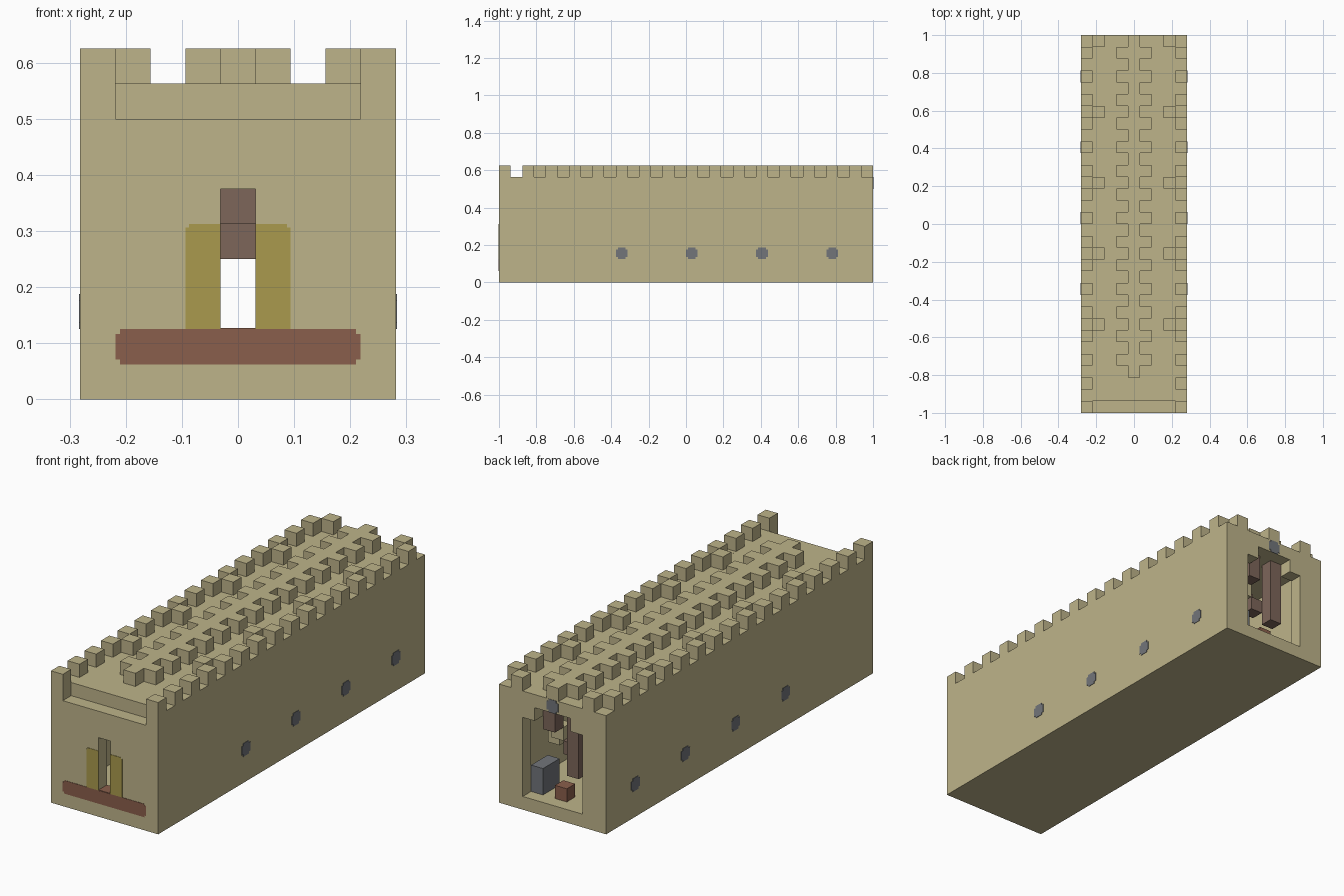
import bpy, bmesh
from mathutils import Vector

U = 1 / 16                      # block size
W, L = 9, 32                    # blocks across and along

cube = bpy.data.objects.get("Cube")
if cube:
    bpy.data.objects.remove(cube, do_unlink=True)


def material(name, rgb):
    m = bpy.data.materials.new(name)
    m.use_nodes = True
    m.diffuse_color = (*rgb, 1)
    m.node_tree.nodes["Principled BSDF"].inputs["Base Color"].default_value = (*rgb, 1)
    return m


SAND = material("sandstone", (0.515, 0.456, 0.254))
BROWN = material("dark_wood", (0.205, 0.133, 0.102))
YELLOW = material("ochre", (0.402, 0.323, 0.074))
RED = material("red_brown", (0.254, 0.114, 0.072))
GREY = material("grey_stone", (0.168, 0.178, 0.195))


def place(col, row, level):
    """Block grid to world."""
    return Vector(((col - W / 2) * U, (row - L / 2) * U, level * U))


def finish(name, bm, mat):
    bmesh.ops.recalc_face_normals(bm, faces=bm.faces)
    mesh = bpy.data.meshes.new(name)
    bm.to_mesh(mesh)
    bm.free()
    mesh.materials.append(mat)
    ob = bpy.data.objects.new(name, mesh)
    bpy.context.collection.objects.link(ob)
    return ob


def prism(name, points, offset, mat):
    """Extrude a flat outline given in grid blocks."""
    bm = bmesh.new()
    face = bm.faces.new([bm.verts.new(place(*p)) for p in points])
    geo = bmesh.ops.extrude_face_region(bm, geom=[face])["geom"]
    verts = [v for v in geo if isinstance(v, bmesh.types.BMVert)]
    bmesh.ops.translate(bm, verts=verts, vec=Vector(offset) * U)
    return finish(name, bm, mat)


def box(name, lo, hi, mat=SAND):
    (a, b, c), (d, e, f) = lo, hi
    return prism(name, [(a, b, c), (d, b, c), (d, e, c), (a, e, c)], (0, 0, f - c), mat)


def notched(a0, b0, a1, b1, n, corners):
    """Rectangle outline with small square bites at the chosen corners."""
    pts = []
    ring = [(a0, b0, 1, 1), (a1, b0, -1, 1), (a1, b1, -1, -1), (a0, b1, 1, -1)]
    for i, (a, b, sa, sb) in enumerate(ring):
        if i not in corners:
            pts.append((a, b))
            continue
        bite = [(a, b + sb * n), (a + sa * n, b + sb * n), (a + sa * n, b)]
        pts += bite if i % 2 == 0 else bite[::-1]
    return pts


# Side walls with merlons on every second block
outline = [(0, 0)]
for r in range(0, L, 2):
    outline += [(r, 10), (r + 1, 10), (r + 1, 9), (r + 2, 9)]
outline.append((L, 0))
for name, c in (("right_wall", 0), ("left_wall", 8)):
    prism(name, [(c, y, z) for y, z in outline], (1, 0, 0), SAND)

# Floor and roof
box("floor", (1, 0, 0), (8, L, 1))
box("roof", (1, 1, 8), (8, L, 9))

# Front wall around the tall slot
box("front_wall_right", (1, 0, 1), (4, 1, 8))
box("front_wall_left", (5, 0, 1), (8, 1, 8))
box("front_sill", (4, 0, 1), (5, 1, 2))
box("front_lintel", (4, 0, 6), (5, 1, 8))

# Back wall with a stepped arch
arch = [(1, 1), (2, 1), (2, 7), (3, 7), (3, 8), (1, 8)]
for name, flip in (("back_jamb_right", False), ("back_jamb_left", True)):
    prism(name, [(W - x if flip else x, L - 1, z) for x, z in arch], (0, 1, 0), SAND)

# Toothed ridge along the roof
edge = [(4, 3)]
for r in range(4, L, 2):
    edge += [(4, r), (3, r), (3, r + 1), (4, r + 1)]
edge.append((4, L))
ridge = edge + [(W - x, y) for x, y in reversed(edge)]
prism("roof_ridge", [(x, y, 9) for x, y in ridge], (0, 0, 1), SAND)

# Inner merlons beside the parapets
for r in range(7, L, 6):
    for c in (1, 7):
        box("inner_merlon", (c, r, 9), (c + 1, r + 1, 10))

# Painted front: base band, sill top and gate panels
T = 0.03
prism("front_band", [(x, 0, z) for x, z in notched(1, 1, 8, 2, 0.13, (0, 1, 2, 3))],
      (0, -T, 0), RED)
box("sill_top", (4, 0, 2), (5, 1, 2 + T), RED)
for name, c, corner in (("gate_panel_right", 3, 3), ("gate_panel_left", 5, 2)):
    prism(name, [(x, 0, z) for x, z in notched(c, 2, c + 1, 5, 0.1, (corner,))],
          (0, -T, 0), YELLOW)

# Grey studs on the sides and above the arch
for r in range(10, L, 6):
    stud = notched(r, 2, r + 1, 3, 0.17, (0, 1, 2, 3))
    prism("side_stud", [(0, y, z) for y, z in stud], (-T, 0, 0), GREY)
    prism("side_stud", [(W, y, z) for y, z in stud], (T, 0, 0), GREY)
prism("arch_stud", [(x, L, z) for x, z in notched(4, 8, 5, 9, 0.17, (0, 1, 2, 3))],
      (0, T, 0), GREY)

# Mechanism inside the back chamber
box("stone_block", (6, 29, 1), (7, 31, 3), GREY)
box("red_block", (4, 30, 1), (5, 31, 2), RED)
box("wood_post", (3, 30, 3), (4, 31, 8), BROWN)
box("hanging_block", (5, 30, 6), (6, 31, 8), BROWN)
box("lower_beam", (4, 29, 4), (5, 30, 5), BROWN)
box("upper_beam", (4, 28, 5), (5, 29, 6), BROWN)
box("sand_step", (5, 29, 5), (6, 30, 6))
box("sand_step", (6, 28, 4), (7, 29, 5))
